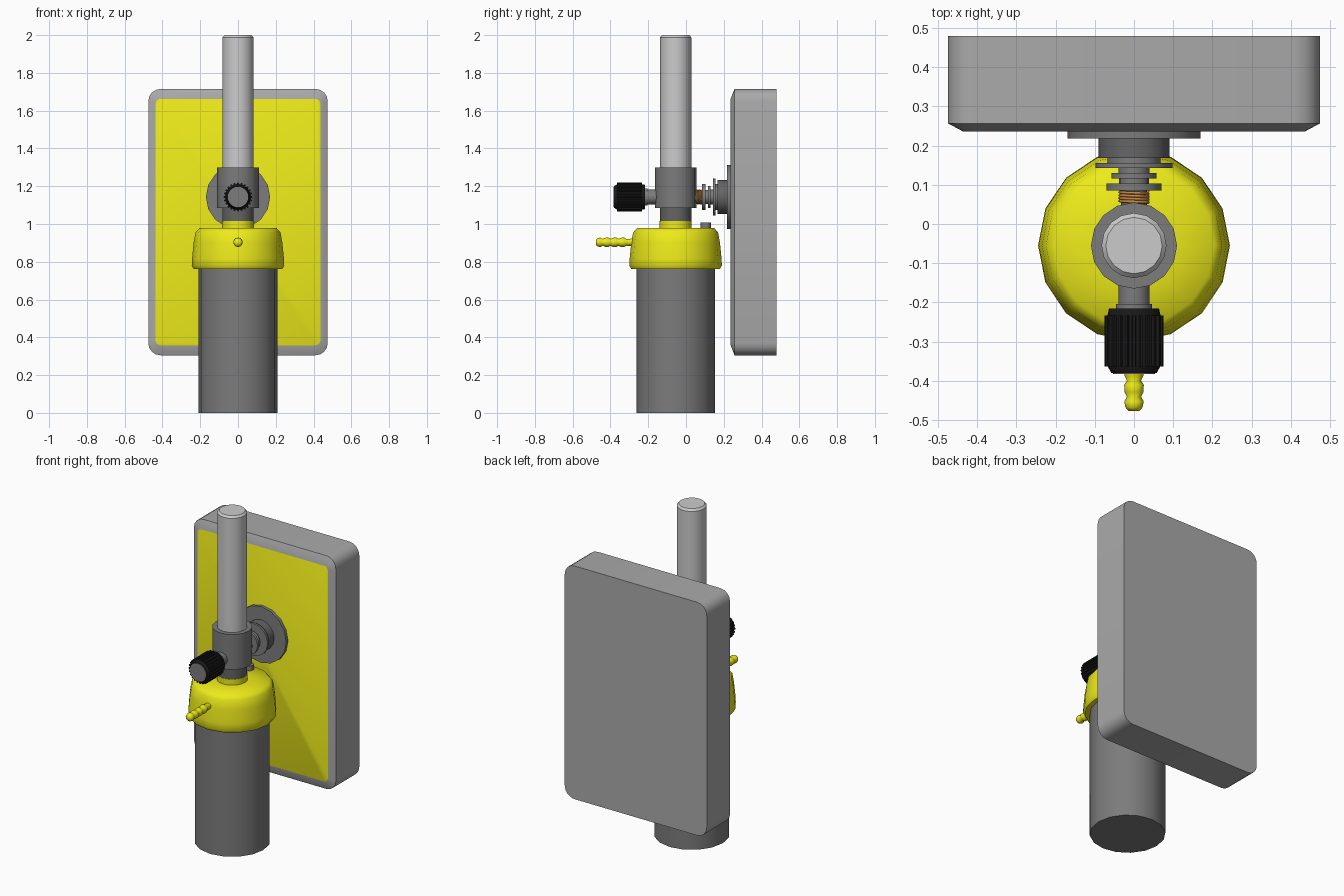
import bpy, bmesh
from math import sin, cos, pi, radians

if "Cube" in bpy.data.objects:
    bpy.data.objects.remove(bpy.data.objects["Cube"])

AXIS_Y = -0.055   # y of the upright axis
AXIS_Z = 1.143    # z of the horizontal valve axis


def material(name, rgb):
    m = bpy.data.materials.new(name)
    m.diffuse_color = (*rgb, 1)
    m.use_nodes = True
    m.node_tree.nodes["Principled BSDF"].inputs["Base Color"].default_value = m.diffuse_color
    return m


yellow = material("yellow", (0.85, 0.83, 0.01))
black = material("black", (0.01, 0.01, 0.01))
copper = material("copper", (0.6, 0.25, 0.06))
light = material("light_grey", (0.6, 0.6, 0.6))
dark = material("dark_grey", (0.13, 0.13, 0.13))
mid = material("mid_grey", (0.2, 0.2, 0.2))
panel_grey = material("panel_grey", (0.4, 0.4, 0.4))


def finish(name, bm, mats, angle=32):
    bmesh.ops.recalc_face_normals(bm, faces=bm.faces)
    me = bpy.data.meshes.new(name)
    bm.to_mesh(me)
    bm.free()
    ob = bpy.data.objects.new(name, me)
    bpy.context.collection.objects.link(ob)
    for m in mats:
        me.materials.append(m)
    bpy.context.view_layer.objects.active = ob
    ob.select_set(True)
    bpy.ops.object.shade_smooth_by_angle(angle=radians(angle))
    ob.select_set(False)
    return ob


def loft(bm, loops):
    """Skin closed loops of points and cap both ends; returns the caps."""
    rings = [[bm.verts.new(p) for p in loop] for loop in loops]
    for a, b in zip(rings, rings[1:]):
        n = len(a)
        for i in range(n):
            bm.faces.new((a[i], a[(i + 1) % n], b[(i + 1) % n], b[i]))
    return bm.faces.new(rings[0]), bm.faces.new(rings[-1])


def lathe(name, profile, mat, axis="Z", sides=16, center=AXIS_Y, angle=32):
    """Turn (radius, position) pairs round the upright or the valve axis."""
    loops = []
    for r, t in profile:
        ring = [(r * cos(2 * pi * i / sides), r * sin(2 * pi * i / sides)) for i in range(sides)]
        if axis == "Z":
            loops.append([(u, center + v, t) for u, v in ring])
        else:
            loops.append([(u, t, center + v) for u, v in ring])
    bm = bmesh.new()
    loft(bm, loops)
    return finish(name, bm, [mat], angle)


# upright stack: canister, cap, collar, valve body, tube
lathe("canister", [(0.208, 0), (0.208, 0.78)], mid)
lathe("cap", [(0.235, 0.763), (0.245, 0.78), (0.243, 0.82), (0.235, 0.9),
              (0.225, 0.955), (0.205, 0.978), (0.085, 0.98), (0.085, 1.015)],
      yellow, angle=50)
lathe("collar", [(0.083, 1.01), (0.083, 1.09)], dark)
lathe("valve_body", [(0.11, 1.085), (0.11, 1.298)], mid)
lathe("tube", [(0.083, 1.29), (0.083, 1.988), (0.072, 2.0)], light)
lathe("cap_pin", [(0.027, 0.97), (0.027, 1.008)], mid, sides=12, center=0.105)

# barbed hose nozzle
barbs = [(0.02, -0.27)]
for k in range(4):
    y = -0.315 - 0.042 * k
    barbs += [(0.018, y), (0.025, y - 0.012), (0.024, y - 0.03)]
barbs[-1:] = [(0.022, -0.468), (0.014, -0.477)]
lathe("hose_nozzle", barbs, yellow, "Y", 12, 0.903, 60)

# front stem and ribbed knob
lathe("knob_stem", [(0.04, -0.1), (0.04, -0.204), (0.046, -0.204), (0.046, -0.22)], mid, "Y", center=AXIS_Z)
lathe("knob_core", [(0.064, -0.216), (0.068, -0.235), (0.068, -0.362), (0.058, -0.38)],
      black, "Y", 24, AXIS_Z)
lathe("knob_face", [(0.054, -0.375), (0.054, -0.3825)], mid, "Y", 24, AXIS_Z)
bm = bmesh.new()
teeth = []
for i in range(24):
    for r, da in ((0.068, -0.3), (0.076, -0.18), (0.076, 0.18), (0.068, 0.3)):
        a = 2 * pi * (i + da) / 24
        teeth.append((r * cos(a), r * sin(a)))
loft(bm, [[(u, y, AXIS_Z + v) for u, v in teeth] for y in (-0.233, -0.364)])
finish("knob_ribs", bm, [black])

# rear fitting: shaft, washers, hub and backing flange
lathe("rear_shaft", [(0.033, 0.03), (0.033, 0.17)], mid, "Y", center=AXIS_Z)
for name, r, y0, y1 in (("washer_1", 0.070, 0.086, 0.103), ("spacer_1", 0.038, 0.103, 0.116),
                        ("washer_2", 0.058, 0.116, 0.130), ("spacer_2", 0.040, 0.130, 0.143),
                        ("washer_3", 0.098, 0.143, 0.156), ("collar_3", 0.068, 0.156, 0.168),
                        ("hub", 0.090, 0.168, 0.220), ("backing_flange", 0.170, 0.218, 0.240)):
    lathe(name, [(r, y0), (r, y1)], dark if name == "hub" else mid, "Y", center=AXIS_Z)

# copper spring
cu = bpy.data.curves.new("spring", "CURVE")
cu.dimensions = "3D"
cu.bevel_depth = 0.004
cu.bevel_resolution = 1
sp = cu.splines.new("POLY")
count = 65
sp.points.add(count - 1)
for i, p in enumerate(sp.points):
    a = 2 * pi * i / 16
    p.co = (0.036 * cos(a), 0.055 + 0.03 * i / (count - 1), AXIS_Z + 0.036 * sin(a), 1)
cu.materials.append(copper)
bpy.context.collection.objects.link(bpy.data.objects.new("spring", cu))


# wall panel with chamfered front rim and yellow face
def rounded_rect(hx, hz, r, y, z=1.01, seg=4):
    pts = []
    for q, (sx, sz) in enumerate(((1, 1), (-1, 1), (-1, -1), (1, -1))):
        for s in range(seg + 1):
            a = pi / 2 * (q + s / seg)
            pts.append((sx * (hx - r) + r * cos(a), y, z + sz * (hz - r) + r * sin(a)))
    return pts


bm = bmesh.new()
back, front = loft(bm, [rounded_rect(0.475, 0.705, 0.065, 0.48),
                        rounded_rect(0.475, 0.705, 0.065, 0.257),
                        rounded_rect(0.436, 0.652, 0.025, 0.236)])
front.material_index = 1
finish("panel", bm, [panel_grey, yellow], 28)
